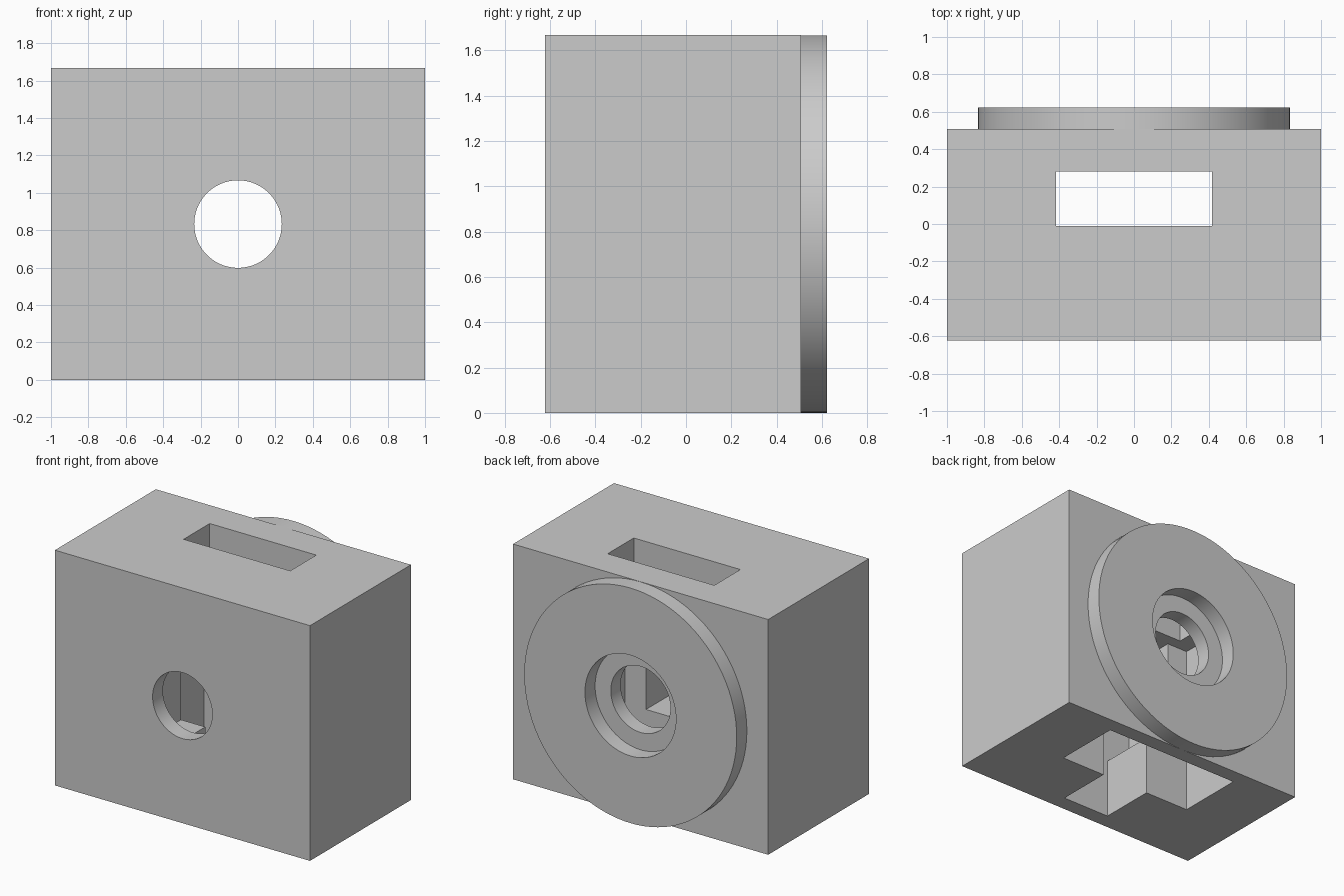
import bpy
import bmesh
import math
from mathutils import Matrix

cube = bpy.data.objects.get("Cube")
if cube:
    bpy.data.objects.remove(cube, do_unlink=True)

FRONT, SHELF, BACK = -0.622, 0.508, 0.622   # depth of front, block back, flange back
HEIGHT, AXIS = 1.667, 0.833                 # block height and bore axis height
SEGMENTS = 96

grey = bpy.data.materials.new("plain_grey")
grey.use_nodes = True
grey.diffuse_color = (0.6, 0.6, 0.6, 1)
grey.node_tree.nodes["Principled BSDF"].inputs["Base Color"].default_value = (0.6, 0.6, 0.6, 1)


def add_object(name, bm):
    bmesh.ops.recalc_face_normals(bm, faces=bm.faces)
    mesh = bpy.data.meshes.new(name)
    bm.to_mesh(mesh)
    bm.free()
    mesh.materials.append(grey)
    obj = bpy.data.objects.new(name, mesh)
    bpy.context.collection.objects.link(obj)
    return obj


def box(name, half_width, y0, y1, z0, z1):
    bm = bmesh.new()
    bmesh.ops.create_cube(bm, size=1)
    bmesh.ops.scale(bm, vec=(2 * half_width, y1 - y0, z1 - z0), verts=bm.verts)
    bmesh.ops.translate(bm, vec=(0, (y0 + y1) / 2, (z0 + z1) / 2), verts=bm.verts)
    return add_object(name, bm)


def cylinder(name, radius, y0, y1):
    bm = bmesh.new()
    bmesh.ops.create_cone(bm, cap_ends=True, segments=SEGMENTS,
                          radius1=radius, radius2=radius, depth=y1 - y0)
    bmesh.ops.rotate(bm, matrix=Matrix.Rotation(math.pi / 2, 3, 'X'), verts=bm.verts)
    bmesh.ops.translate(bm, vec=(0, (y0 + y1) / 2, AXIS), verts=bm.verts)
    return add_object(name, bm)


def cut(target, cutter):
    cutter.hide_render = True
    mod = target.modifiers.new(cutter.name, 'BOOLEAN')
    mod.operation, mod.solver, mod.object = 'DIFFERENCE', 'EXACT', cutter
    bpy.context.view_layer.objects.active = target
    bpy.ops.object.modifier_apply(modifier=mod.name)
    bpy.data.objects.remove(cutter, do_unlink=True)


def smooth(obj):
    bpy.ops.object.select_all(action='DESELECT')
    obj.select_set(True)
    bpy.context.view_layer.objects.active = obj
    bpy.ops.object.shade_smooth_by_angle(angle=math.radians(30))


# Main block, hollowed from below with a stepped pocket
block = box("block", 1, FRONT, SHELF, 0, HEIGHT)
cut(block, box("wide_pocket", 0.545, -0.095, 0.398, -0.1, 1.237))
cut(block, box("front_chamber", 0.38, -0.507, 0.1, 0.43, 1.237))
cut(block, box("bottom_channel", 0.19, -0.507, 0.1, -0.1, 0.6))
cut(block, box("top_slot", 0.418, -0.012, 0.28, 1.1, HEIGHT + 0.1))
# Bore from front to back
cut(block, cylinder("bore", 0.234, FRONT - 0.1, BACK + 0.1))
smooth(block)

# Round flange with a recessed centre on the back
flange = cylinder("flange", 0.833, SHELF, BACK)
cut(flange, cylinder("flange_recess", 0.357, SHELF - 0.1, BACK + 0.1))
smooth(flange)
